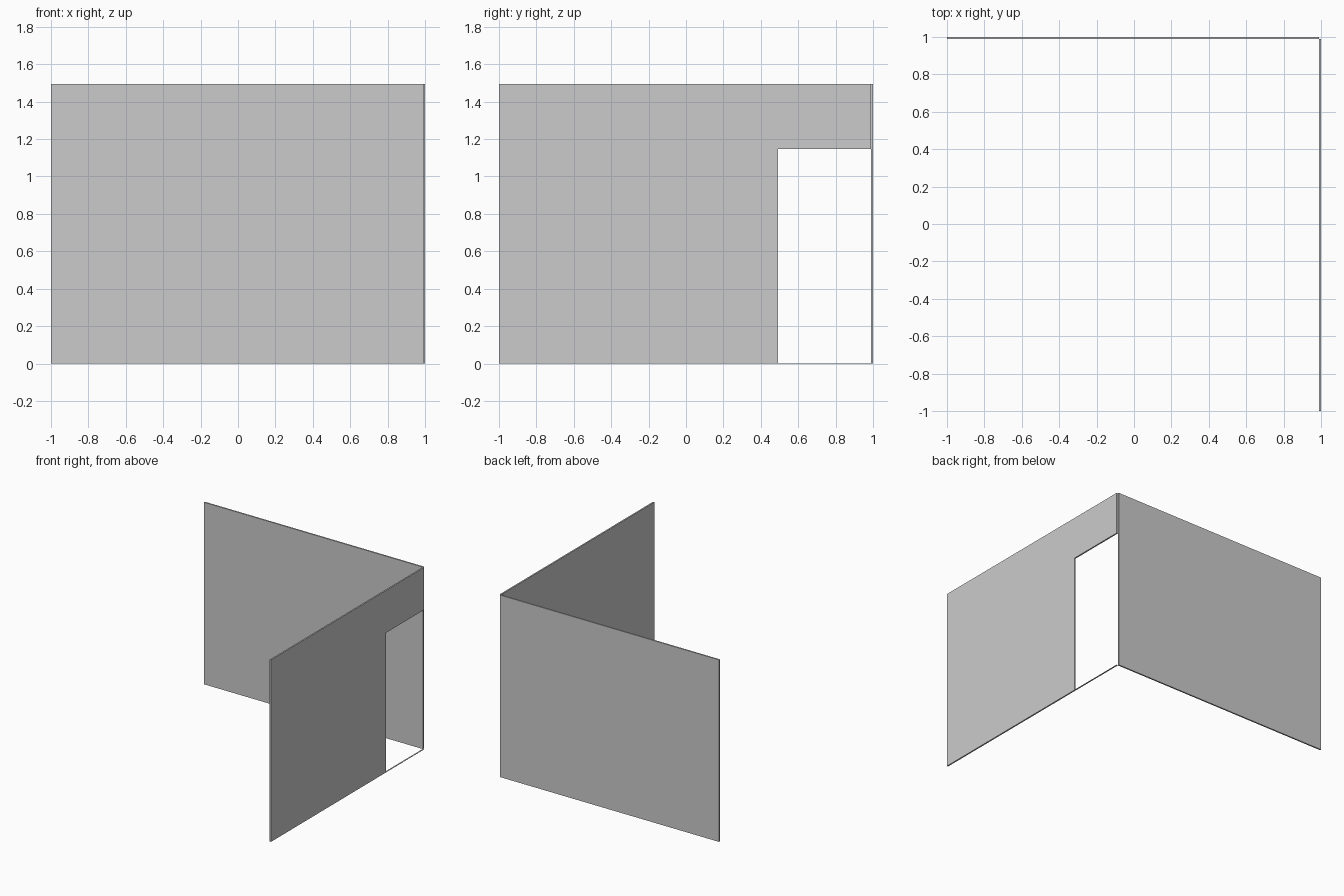
import bpy, bmesh
from mathutils import Vector

if "Cube" in bpy.data.objects:
    bpy.data.objects.remove(bpy.data.objects["Cube"])

T = 0.012        # wall thickness
H = 1.495        # wall height
INNER = 1 - T    # inner faces of both walls


def extruded(name, outline, offset):
    """Extrude a flat outline along the offset vector."""
    bm = bmesh.new()
    face = bm.faces.new([bm.verts.new(p) for p in outline])
    res = bmesh.ops.extrude_face_region(bm, geom=[face], use_keep_orig=True)
    verts = [g for g in res["geom"] if isinstance(g, bmesh.types.BMVert)]
    bmesh.ops.translate(bm, verts=verts, vec=Vector(offset))
    bmesh.ops.recalc_face_normals(bm, faces=bm.faces)
    mesh = bpy.data.meshes.new(name)
    bm.to_mesh(mesh)
    bm.free()
    obj = bpy.data.objects.new(name, mesh)
    bpy.context.collection.objects.link(obj)
    return obj


# Plain back wall
extruded("back_wall",
         [(-1, INNER, 0), (INNER, INNER, 0), (INNER, INNER, H), (-1, INNER, H)],
         (0, T, 0))

# Side wall with a doorway at the back corner and a hairline threshold
door_y, door_z, sill = 0.492, 1.147, 0.002
side = [(-1, 0), (INNER, 0), (INNER, sill), (door_y, sill),
        (door_y, door_z), (INNER, door_z), (INNER, H), (-1, H)]
extruded("side_wall_with_doorway", [(INNER, y, z) for y, z in side], (T, 0, 0))
